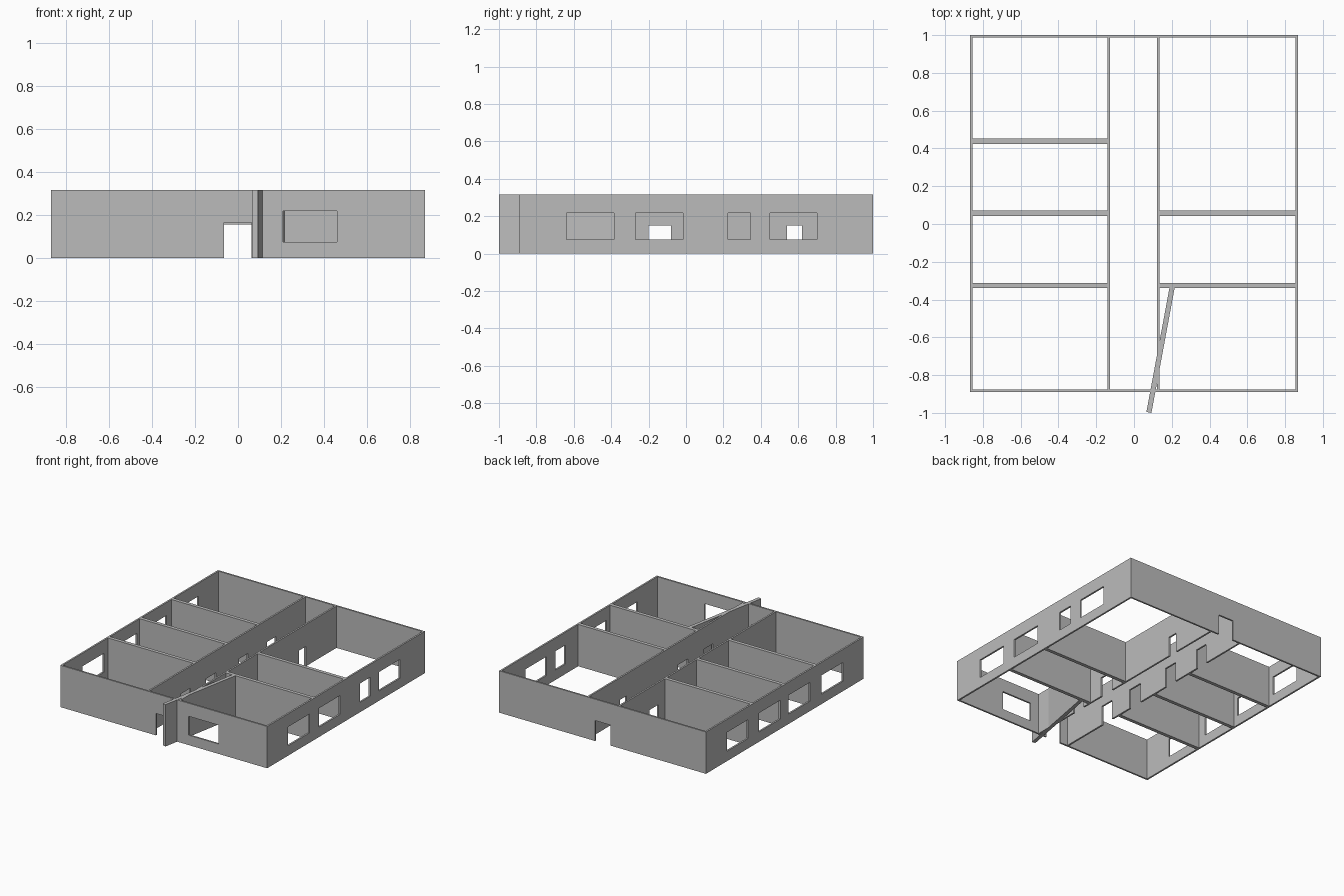
import bpy, bmesh
from mathutils import Vector

cube = bpy.data.objects.get("Cube")
if cube:
    bpy.data.objects.remove(cube, do_unlink=True)

HEIGHT = 0.317
THIN, THICK = 0.013, 0.027
X, BACK, FRONT = 0.868, 1.0, -0.89
SILL, HEAD, DOOR = 0.075, 0.218, 0.15

plaster = bpy.data.materials.new("plaster_grey")
plaster.use_nodes = True
grey = (0.5, 0.5, 0.5, 1)
plaster.diffuse_color = grey
plaster.node_tree.nodes["Principled BSDF"].inputs["Base Color"].default_value = grey


def wall(name, start, end, thickness, openings=(), origin=0.0):
    """Upright wall on a centre line; openings are (low, high, bottom, top) along it."""
    start, end = Vector((*start, 0)), Vector((*end, 0))
    along = (end - start).normalized()
    length = (end - start).length
    side = Vector((-along.y, along.x, 0)) * thickness
    holes = [(a - origin, b - origin, c, d) for a, b, c, d in openings]
    us = sorted({0.0, length, *(u for h in holes for u in h[:2])})
    zs = sorted({0.0, HEIGHT, *(z for h in holes for z in h[2:])})
    bm = bmesh.new()
    grid = [[bm.verts.new(start + along * u - side / 2 + Vector((0, 0, z)))
             for z in zs] for u in us]
    for i in range(len(us) - 1):
        for j in range(len(zs) - 1):
            u, z = (us[i] + us[i + 1]) / 2, (zs[j] + zs[j + 1]) / 2
            if not any(a < u < b and c < z < d for a, b, c, d in holes):
                bm.faces.new((grid[i][j], grid[i + 1][j],
                              grid[i + 1][j + 1], grid[i][j + 1]))
    loose = [v for v in bm.verts if not v.link_faces]
    bmesh.ops.delete(bm, geom=loose, context='VERTS')
    # Give the pierced sheet its thickness
    out = bmesh.ops.extrude_face_region(bm, geom=bm.faces[:], use_keep_orig=True)
    moved = [g for g in out["geom"] if isinstance(g, bmesh.types.BMVert)]
    bmesh.ops.translate(bm, verts=moved, vec=side)
    bmesh.ops.recalc_face_normals(bm, faces=bm.faces[:])
    mesh = bpy.data.meshes.new(name)
    bm.to_mesh(mesh)
    bm.free()
    mesh.materials.append(plaster)
    obj = bpy.data.objects.new(name, mesh)
    bpy.context.collection.objects.link(obj)
    return obj


def windows(*spans):
    return [(a, b, SILL, HEAD) for a, b in spans]


def doors(*spans):
    return [(a, b, 0.0, DOOR) for a, b in spans]


# Outer walls
half = THIN / 2
wall("front_wall", (-X, FRONT + half), (X, FRONT + half), THIN,
     [(-0.065, 0.063, 0.0, 0.166)] + windows((0.208, 0.46)), -X)
wall("back_wall", (-X, BACK - half), (X, BACK - half), THIN,
     [(-0.065, 0.063, 0.0, 0.155)], -X)
y0, y1 = FRONT + THIN, BACK - THIN
left_windows = windows((-0.64, -0.385), (-0.27, -0.015), (0.225, 0.345), (0.45, 0.70))
right_windows = windows((-0.64, -0.385), (-0.245, 0.01), (0.11, 0.365), (0.495, 0.75))
wall("left_outer_wall", (X - half, y0), (X - half, y1), THIN, left_windows, y0)
wall("right_outer_wall", (-X + half, y0), (-X + half, y1), THIN, right_windows, y0)

# Corridor walls with room doors
LEFT_X, RIGHT_X = 0.128, -0.133
wall("left_corridor_wall", (LEFT_X, y0), (LEFT_X, y1), THIN,
     doors((-0.5, -0.39), (-0.2, -0.08), (0.54, 0.62)), y0)
wall("right_corridor_wall", (RIGHT_X, y0), (RIGHT_X, y1), THIN,
     doors((-0.5, -0.39), (-0.2, -0.08), (0.19, 0.3), (0.53, 0.635)), y0)

# Partitions between rooms
for i, y in enumerate((-0.325, 0.057)):
    wall(f"left_partition_{i + 1}", (LEFT_X + half, y), (X - THIN, y), THICK)
for i, y in enumerate((-0.325, 0.057, 0.438)):
    wall(f"right_partition_{i + 1}", (-X + THIN, y), (RIGHT_X - half, y), THICK)

# Slanted wall running out past the front
wall("slanted_wall", (0.079, -0.9975), (0.202, -0.335), THICK)
